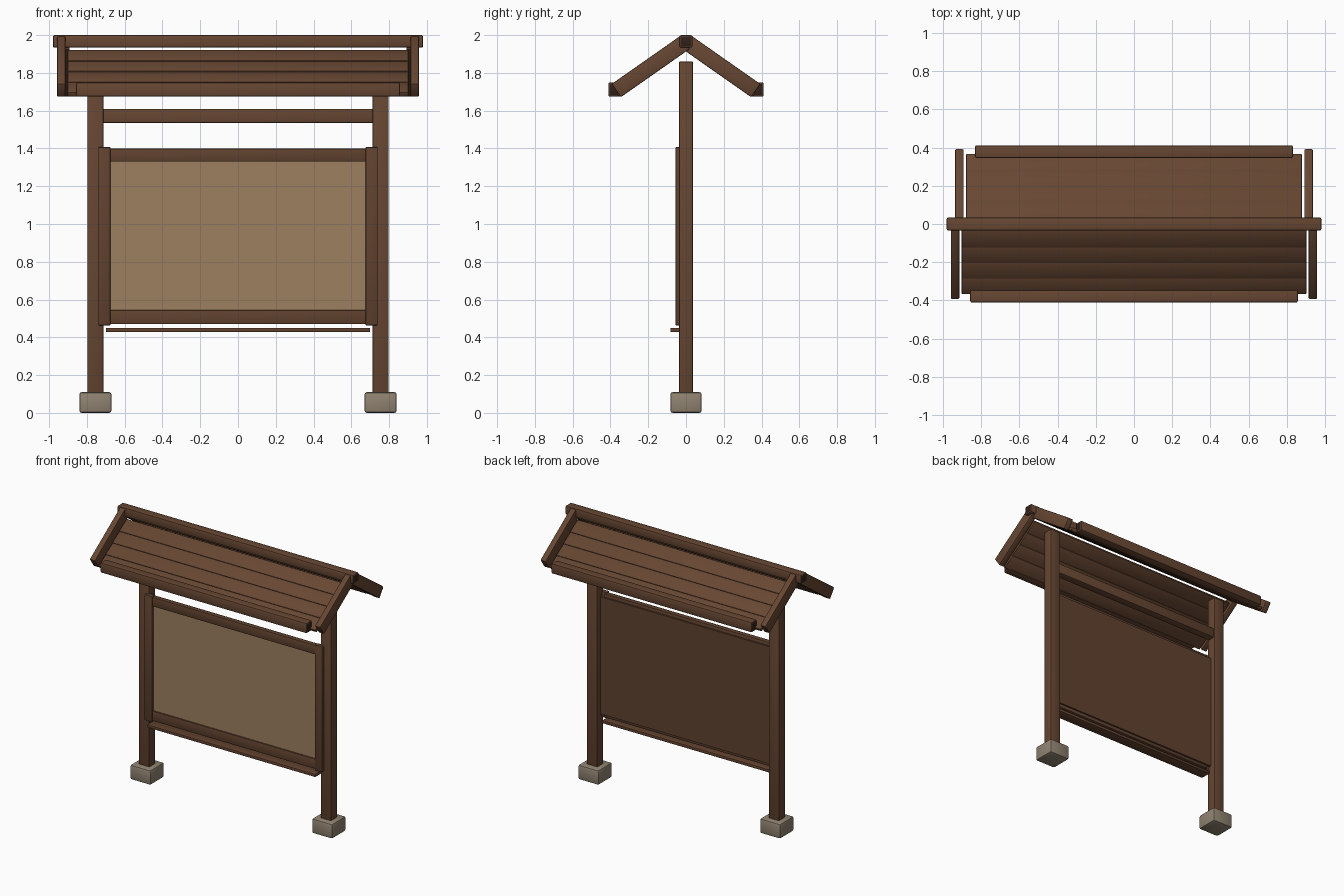
import bpy, bmesh, math
from mathutils import Matrix, Vector

if "Cube" in bpy.data.objects:
    bpy.data.objects.remove(bpy.data.objects["Cube"])


def material(name, rgb):
    m = bpy.data.materials.new(name)
    m.diffuse_color = (*rgb, 1)
    m.use_nodes = True
    m.node_tree.nodes["Principled BSDF"].inputs["Base Color"].default_value = m.diffuse_color
    return m


WOOD = material("brown_wood", (0.135, 0.062, 0.032))
FRAME = material("frame_wood", (0.118, 0.054, 0.028))
DARK = material("dark_end_grain", (0.03, 0.015, 0.01))
BOARD = material("tan_board", (0.34, 0.215, 0.115))
STONE = material("grey_stone", (0.28, 0.228, 0.165))


def box(name, lo, hi, mat, bevel=0.006, tilt=0.0, ends=None):
    """Bevelled box between two corners, optionally tilted about its x axis."""
    lo, hi = Vector(lo), Vector(hi)
    bm = bmesh.new()
    bmesh.ops.create_cube(bm, size=1)
    bmesh.ops.scale(bm, vec=hi - lo, verts=bm.verts)
    if bevel:
        bmesh.ops.bevel(bm, geom=bm.edges[:], offset=bevel, segments=2,
                        profile=0.5, affect='EDGES')
    if ends:  # end grain on the faces pointing along x
        for f in bm.faces:
            f.normal_update()
            if abs(f.normal.x) > 0.95:
                f.material_index = 1
    bmesh.ops.rotate(bm, verts=bm.verts, matrix=Matrix.Rotation(tilt, 3, 'X'))
    me = bpy.data.meshes.new(name)
    bm.to_mesh(me)
    bm.free()
    me.materials.append(mat)
    if ends:
        me.materials.append(ends)
    ob = bpy.data.objects.new(name, me)
    ob.location = (lo + hi) / 2
    bpy.context.collection.objects.link(ob)
    bpy.context.view_layer.objects.active = ob
    bpy.ops.object.select_all(action='DESELECT')
    ob.select_set(True)
    bpy.ops.object.shade_smooth_by_angle(angle=math.radians(40))
    return ob


def centred(name, c, size, mat, **kw):
    c, h = Vector(c), Vector(size) / 2
    return box(name, c - h, c + h, mat, **kw)


# Posts, stone footings and frame stiles on both sides
for s, side in ((-1, "left"), (1, "right")):
    centred(f"post_{side}", (s * 0.755, 0, 0.96), (0.086, 0.074, 1.80), WOOD)
    centred(f"footing_{side}", (s * 0.755, 0, 0.055), (0.17, 0.166, 0.11), STONE, bevel=0.012)
    centred(f"frame_stile_{side}", (s * 0.707, -0.038, 0.935), (0.064, 0.036, 0.945), FRAME)

# Upper crossbeam, notice board and its frame
box("crossbeam", (-0.72, -0.03, 1.535), (0.72, 0.03, 1.61), WOOD)
box("backing_board", (-0.72, -0.032, 0.495), (0.72, 0.0, 1.375), FRAME, bevel=0)
box("notice_board", (-0.69, -0.039, 0.52), (0.69, -0.032, 1.36), BOARD, bevel=0)
box("frame_rail_top", (-0.69, -0.05, 1.33), (0.69, -0.012, 1.40), FRAME)
box("frame_rail_bottom", (-0.69, -0.05, 0.47), (0.69, -0.012, 0.545), FRAME)
box("ledge", (-0.70, -0.083, 0.427), (0.70, 0.0, 0.45), FRAME)

# Roof: ridge beam, then eave, barge boards and planks on each slope
box("ridge_beam", (-0.98, -0.034, 1.934), (0.98, 0.034, 2.0), WOOD, bevel=0.008, ends=DARK)
PITCH = math.radians(35)
SLOPE = math.tan(PITCH)
for s, side, plank_x, barge_x, eave_x in ((-1, "front", 0.902, 0.936, 0.857),
                                          (1, "back", 0.878, 0.914, 0.832)):
    tilt = -s * PITCH
    box(f"eave_beam_{side}", (-eave_x, min(s * 0.345, s * 0.411), 1.674),
        (eave_x, max(s * 0.345, s * 0.411), 1.75), WOOD, bevel=0.008, ends=DARK)
    for e, end in ((-1, "left"), (1, "right")):
        y = 0.187
        centred(f"barge_board_{side}_{end}", (e * barge_x, s * y, 1.965 - y * SLOPE),
                (0.045, 0.365 / math.cos(PITCH), 0.085), WOOD, tilt=tilt)
    # Four slightly lapped planks per slope
    for i in range(4):
        y = 0.072 + i * 0.081
        centred(f"roof_plank_{side}_{i + 1}", (0, s * y, 1.934 - y * SLOPE),
                (2 * plank_x, 0.108, 0.026), WOOD, bevel=0.004,
                tilt=tilt + s * math.radians(3))
